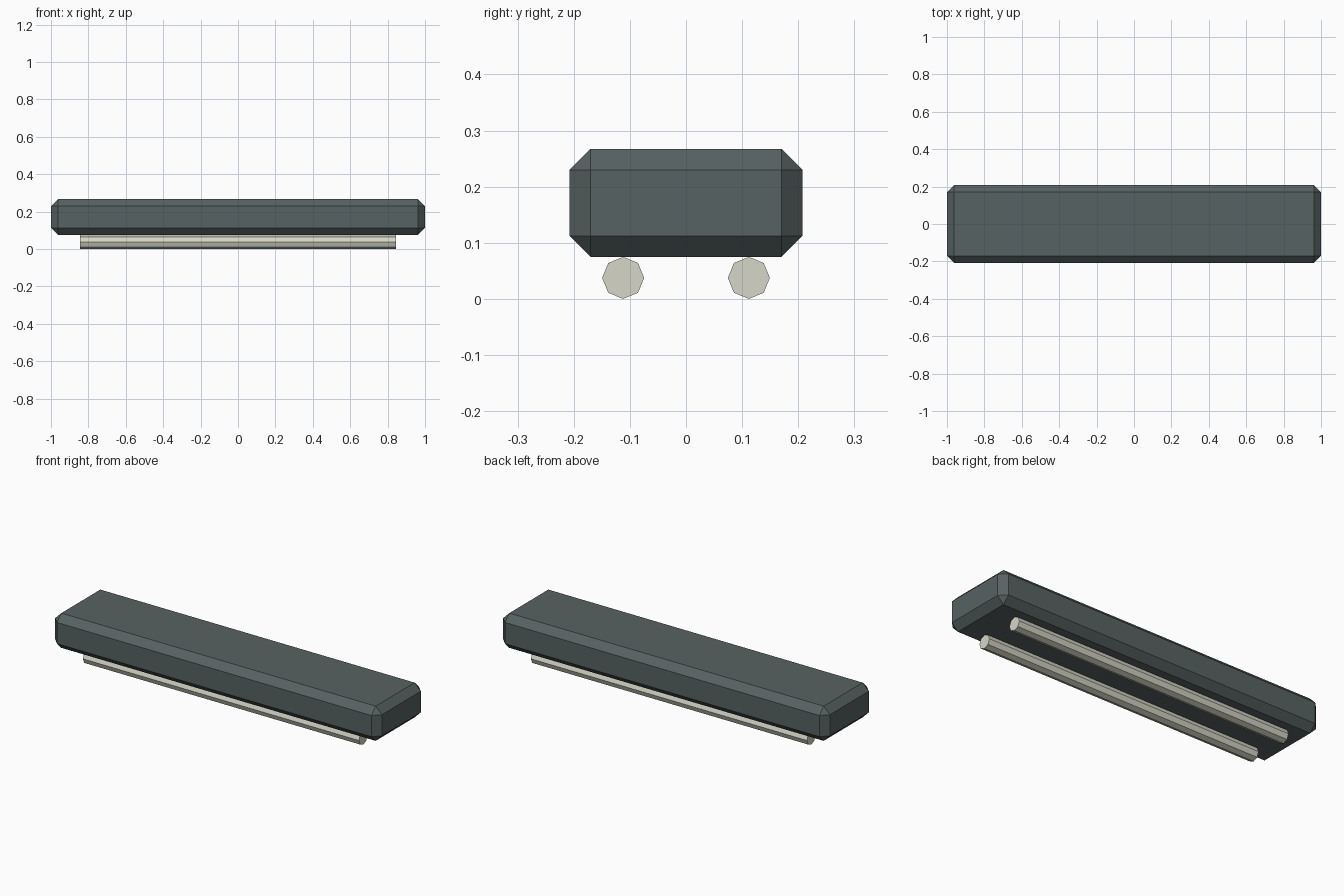
import bpy, bmesh, math
from mathutils import Matrix

if "Cube" in bpy.data.objects:
    bpy.data.objects.remove(bpy.data.objects["Cube"])


def material(name, color):
    m = bpy.data.materials.new(name)
    m.diffuse_color = (*color, 1)
    m.use_nodes = True
    m.node_tree.nodes["Principled BSDF"].inputs["Base Color"].default_value = m.diffuse_color
    return m


def add_object(name, bm, mat):
    bmesh.ops.recalc_face_normals(bm, faces=bm.faces[:])
    mesh = bpy.data.meshes.new(name)
    bm.to_mesh(mesh)
    bm.free()
    mesh.materials.append(mat)
    ob = bpy.data.objects.new(name, mesh)
    bpy.context.collection.objects.link(ob)
    return ob


dark = material("dark grey green", (0.095, 0.122, 0.122))
pale = material("pale warm grey", (0.67, 0.67, 0.57))

# Housing: long box with a single flat chamfer on every edge
bm = bmesh.new()
bmesh.ops.create_cube(bm, size=1, matrix=Matrix.Translation((0, 0, 0.171))
                      @ Matrix.Diagonal((2, 0.416, 0.192, 1)))
bmesh.ops.bevel(bm, geom=bm.edges[:], offset=0.0375, offset_type='OFFSET',
                segments=1, affect='EDGES')
add_object("housing", bm, dark)

# Two eight-sided tubes lying along x under the housing
for name, y in (("front_tube", -0.112), ("back_tube", 0.112)):
    bm = bmesh.new()
    bmesh.ops.create_cone(bm, cap_ends=True, segments=8, radius1=0.0375,
                          radius2=0.0375, depth=1.69,
                          matrix=Matrix.Translation((0, y, 0.0375))
                          @ Matrix.Rotation(math.pi / 2, 4, 'Y'))
    add_object(name, bm, pale)
